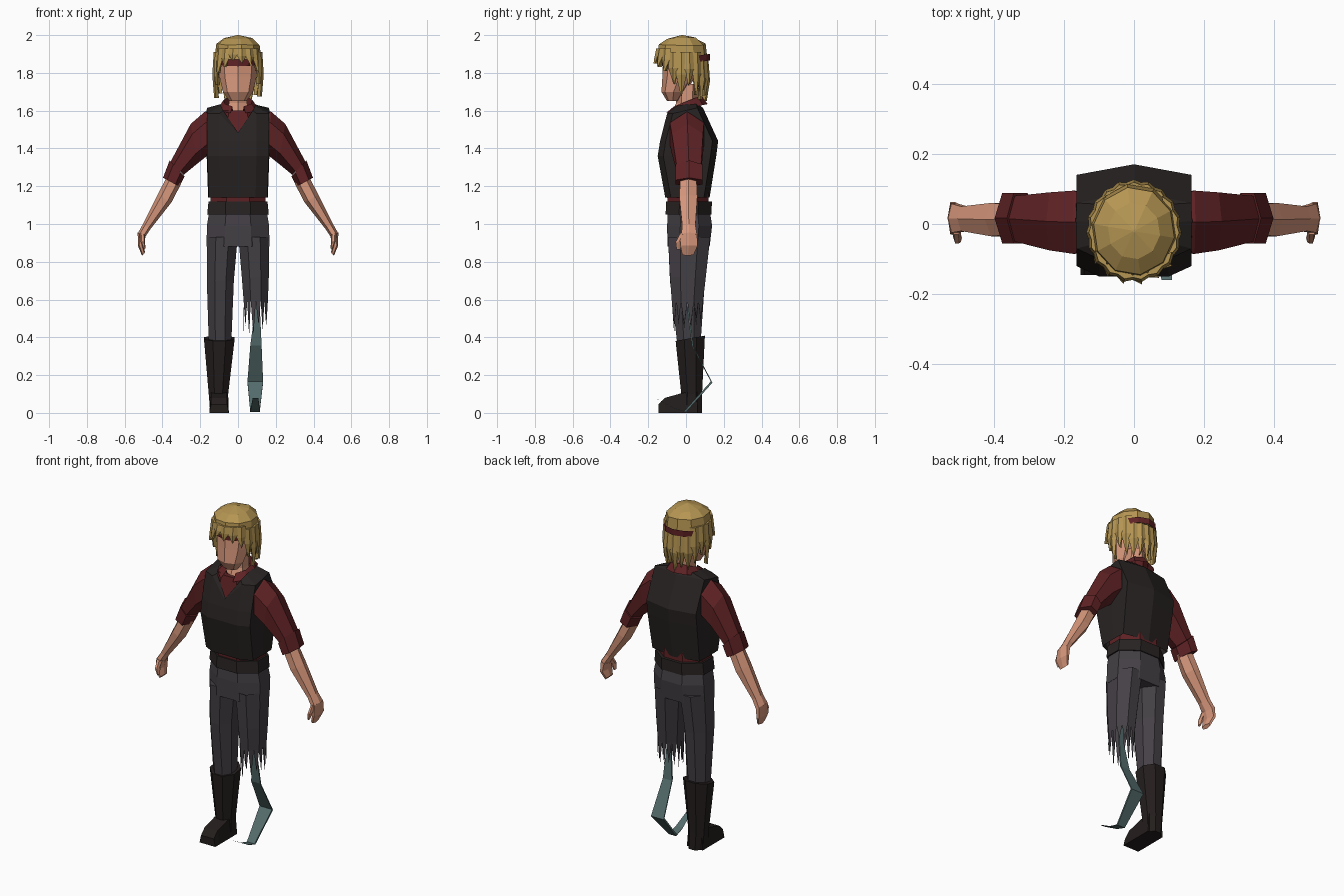
import bpy, bmesh, random
from math import sin, cos, pi, radians

if "Cube" in bpy.data.objects:
    bpy.data.objects.remove(bpy.data.objects["Cube"])

random.seed(4)


def mat(name, *rgb):
    m = bpy.data.materials.new(name)
    m.diffuse_color = (*rgb, 1)
    m.use_nodes = True
    m.node_tree.nodes["Principled BSDF"].inputs["Base Color"].default_value = m.diffuse_color
    return m


SKIN = mat("skin", .68, .31, .20)
HAIR = mat("blond", .46, .30, .085)
RED = mat("dark_red", .115, .016, .018)
VEST = mat("charcoal", .021, .017, .016)
PANTS = mat("grey_cloth", .058, .051, .060)
BOOT = mat("leather", .017, .013, .012)
BLADE = mat("grey_metal", .09, .15, .15)


def build(name, pieces, material):
    """Each piece is (rings, closed, caps); consecutive rings are bridged."""
    bm = bmesh.new()
    for rings, closed, caps in pieces:
        vs = [[bm.verts.new(p) for p in r] for r in rings]
        n = len(vs[0])
        for a, b in zip(vs, vs[1:]):
            for i in range(n if closed else n - 1):
                j = (i + 1) % n
                bm.faces.new((a[i], a[j], b[j], b[i]))
        if caps:
            bm.faces.new(vs[0][::-1])
            bm.faces.new(vs[-1])
    bmesh.ops.recalc_face_normals(bm, faces=bm.faces)
    me = bpy.data.meshes.new(name)
    bm.to_mesh(me)
    bm.free()
    ob = bpy.data.objects.new(name, me)
    me.materials.append(material)
    bpy.context.collection.objects.link(ob)
    return ob


def ring(z, x0, x1, y0, y1, n=8, flat=True, tilt=0):
    """Horizontal n-gon filling the given box; flat puts sides on the box, tilt lifts the back."""
    k = 1 / cos(pi / n) if flat else 1
    out = []
    for i in range(n):
        a = 2 * pi * (i + (.5 if flat else 0)) / n
        out.append(((x0 + x1) / 2 + k * cos(a) * (x1 - x0) / 2,
                    (y0 + y1) / 2 + k * sin(a) * (y1 - y0) / 2, z + tilt * sin(a)))
    return out


def arm_ring(s, xu, zu, xl, zl, y0, y1, n=6):
    """Section spanning an upper and a lower point in the front view."""
    out = []
    for i in range(n):
        a = 2 * pi * i / n
        t = (1 - cos(a)) / 2
        out.append((s * (xu + (xl - xu) * t), (y0 + y1) / 2 + sin(a) / .866 * (y1 - y0) / 2,
                    zu + (zl - zu) * t))
    return out


# Head and neck
build("head", [([ring(z, -w, w, a, b, 8, False) for z, w, a, b in (
    (1.65, .045, -.10, -.04), (1.70, .08, -.13, .0), (1.78, .098, -.125, .05),
    (1.86, .105, -.122, .08), (1.94, .085, -.10, .075))], True, True)], SKIN)
build("neck", [([ring(1.57, -.06, .06, -.07, .055, 6), ring(1.64, -.048, .048, -.045, .055, 6),
                 ring(1.74, -.05, .05, -.05, .06, 6)], True, True)], SKIN)


# Hair: faceted cap plus tapered strands
def hp(deg, r, z):
    a = radians(deg)
    return (.125 * r * sin(a), -.02 - .135 * r * cos(a), z)


def strand(deg, root, tip, w=15, rt=1.0):
    mid = root * .5 + tip * .5
    def sec(r, z, w):
        return [hp(deg - w, r, z), hp(deg, r + .06, z), hp(deg + w, r, z), hp(deg, r - .14, z)]
    return ([sec(.97, root, w), sec(1.03, mid, w * .85), sec(rt, tip, .6)], True, True)


cap = [[hp(i * 36 + 9, r, z + random.uniform(-.006, .006)) for i in range(10)]
       for r, z in ((1.0, 1.875), (.93, 1.95), (.6, 1.982))]
cap.append([hp(i * 36, .03, 2.0) for i in range(10)])
pieces = [(cap, True, True)]
for deg, tip in ((-52, 1.80), (-32, 1.83), (-12, 1.865), (9, 1.85), (30, 1.84), (50, 1.81)):
    pieces.append(strand(deg, 1.93, tip, 13, 1.08))
for s in (-1, 1):
    for deg, tip in ((70, 1.74), (88, 1.68), (106, 1.72), (125, 1.68)):
        pieces.append(strand(s * deg, 1.91, tip + random.uniform(-.015, .015), 14, .95))
for deg, tip in ((143, 1.66), (162, 1.68), (180, 1.65), (199, 1.67), (217, 1.66)):
    pieces.append(strand(deg, 1.865, tip, 14, .9))
build("hair", pieces, HAIR)
build("headband", [([ring(z, -.117, .117, -.126, .126, 12, False, .015) for z in (1.85, 1.885)],
                    True, False)], RED)

# Shirt body and folded collar
build("shirt_body", [([ring(1.09, -.148, .148, -.095, .12), ring(1.2, -.14, .14, -.105, .12),
                       ring(1.36, -.145, .145, -.135, .14), ring(1.47, -.14, .14, -.11, .14),
                       ring(1.60, -.12, .12, -.083, .075)], True, True)], RED)
col = [[], [], []]
for i in range(9):
    a = radians(-158 + 316 * i / 8)
    k = (1 + cos(a)) / 2
    col[0].append((.062 * sin(a), .005 + .07 * cos(a), 1.57 + .04 * k))
    col[1].append((.078 * sin(a), .005 + .075 * cos(a), 1.62 + .06 * k))
    col[2].append((.108 * sin(a), .115 * cos(a), 1.585 + .05 * k))
build("collar", [(col, False, False)], RED)


# Vest with V neck
def mirrored(half):
    return half + [(-x, y, z) for x, y, z in half[-2:0:-1]]


def vest_ring(z, w, f, b, top=0):
    h = [(0, f, z), (w * .6, f, z), (w, f + .03, z), (w + .003, .01, z + top * .6),
         (w, b - .03, z + top), (0, b, z + top)]
    if top:
        h[0] = (0, -.127, 1.48)
    return mirrored(h)


neckline = mirrored([(0, -.118, 1.485), (.078, -.085, 1.60), (.09, -.05, 1.625),
                     (.09, 0, 1.635), (.08, .055, 1.635), (0, .07, 1.63)])
build("vest", [([vest_ring(1.14, .155, -.11, .125), vest_ring(1.36, .163, -.15, .16),
                 vest_ring(1.44, .163, -.137, .17), vest_ring(1.585, .163, -.10, .09, .03),
                 neckline], True, False)], VEST)

# Arms, mirrored
for s, side in ((-1, "right"), (1, "left")):
    def limb(name, rows, material):
        build(side + "_" + name, [([arm_ring(s, *r) for r in rows], True, True)], material)
    limb("sleeve", ((.12, 1.60, .12, 1.39, -.07, .08), (.175, 1.595, .165, 1.36, -.085, .095),
                    (.25, 1.53, .215, 1.32, -.075, .09), (.357, 1.33, .288, 1.26, -.05, .08)), RED)
    limb("cuff", ((.362, 1.337, .283, 1.252, -.055, .088),
                  (.397, 1.245, .31, 1.198, -.055, .088)), RED)
    limb("forearm", ((.372, 1.26, .30, 1.215, -.03, .055), (.425, 1.155, .352, 1.115, -.035, .06),
                     (.503, 1.0, .462, .975, -.02, .05), (.531, .95, .492, .93, -.025, .058)), SKIN)
    limb("hand", ((.531, .955, .49, .93, -.025, .058), (.53, .885, .502, .89, -.03, .062),
                  (.508, .832, .492, .85, -.02, .04)), SKIN)
    limb("thumb", ((.52, .955, .492, .94, -.03, .01), (.515, .905, .492, .905, -.055, -.02),
                   (.50, .865, .49, .87, -.05, -.03)), SKIN)

# Belt and trousers
build("belt", [([ring(1.05, -.163, .163, -.108, .135), ring(1.12, -.156, .156, -.105, .137)],
               True, True)], VEST)
build("trouser_hips", [([ring(1.08, -.15, .15, -.095, .125), ring(.99, -.165, .165, -.10, .138),
                         ring(.88, -.166, .166, -.098, .125)], True, True)], PANTS)
build("whole_trouser_leg", [([ring(.93, -.165, -.002, -.095, .128), ring(.7, -.165, -.022, -.085, .10),
                              ring(.38, -.155, -.035, -.048, .078)], True, True)], PANTS)
hem = ring(.59, .03, .158, -.075, .09)
torn = [([ring(.93, .002, .165, -.095, .128), ring(.72, .02, .163, -.085, .105), hem], True, False)]
for i in range(8):  # ragged teeth along the hem
    p, q = hem[i], hem[(i + 1) % 8]
    for t in (0, .5):
        a, b, c = ([p[k] + (q[k] - p[k]) * u for k in range(3)] for u in (t, t + .5, t + .25))
        c[2] = random.uniform(.42, .51)
        torn.append(([[a, b], [c, [c[0] + .002, c[1], c[2]]]], False, False))
build("torn_trouser_leg", torn, PANTS)

# Boot
build("boot_shaft", [([ring(.395, -.18, -.018, -.055, .10, 8, True, .015),
                       ring(.10, -.155, -.052, -.025, .085), ring(0, -.147, -.05, -.03, .085)],
                      True, True)], BOOT)
build("boot_foot", [([[(-.152, y, 0), (-.048, y, 0), (-.058, y, h), (-.142, y, h)]
                      for y, h in ((.06, .12), (-.02, .105), (-.11, .08), (-.145, .045))],
                     True, True)], BOOT)

# Curved prosthetic blade: (y, z, x range)
path = ((.01, .62, .085, .112), (.02, .5, .085, .118), (.04, .35, .065, .125),
        (.14, .16, .05, .133), (.0, .004, .065, .115), (-.06, .022, .068, .114), (-.15, .072, .078, .108))
build("prosthetic_blade", [([[(x0, y, z), (x1, y, z), (x1, y - .009, z + .006), (x0, y - .009, z + .006)]
                             for y, z, x0, x1 in path], True, True)], BLADE)
